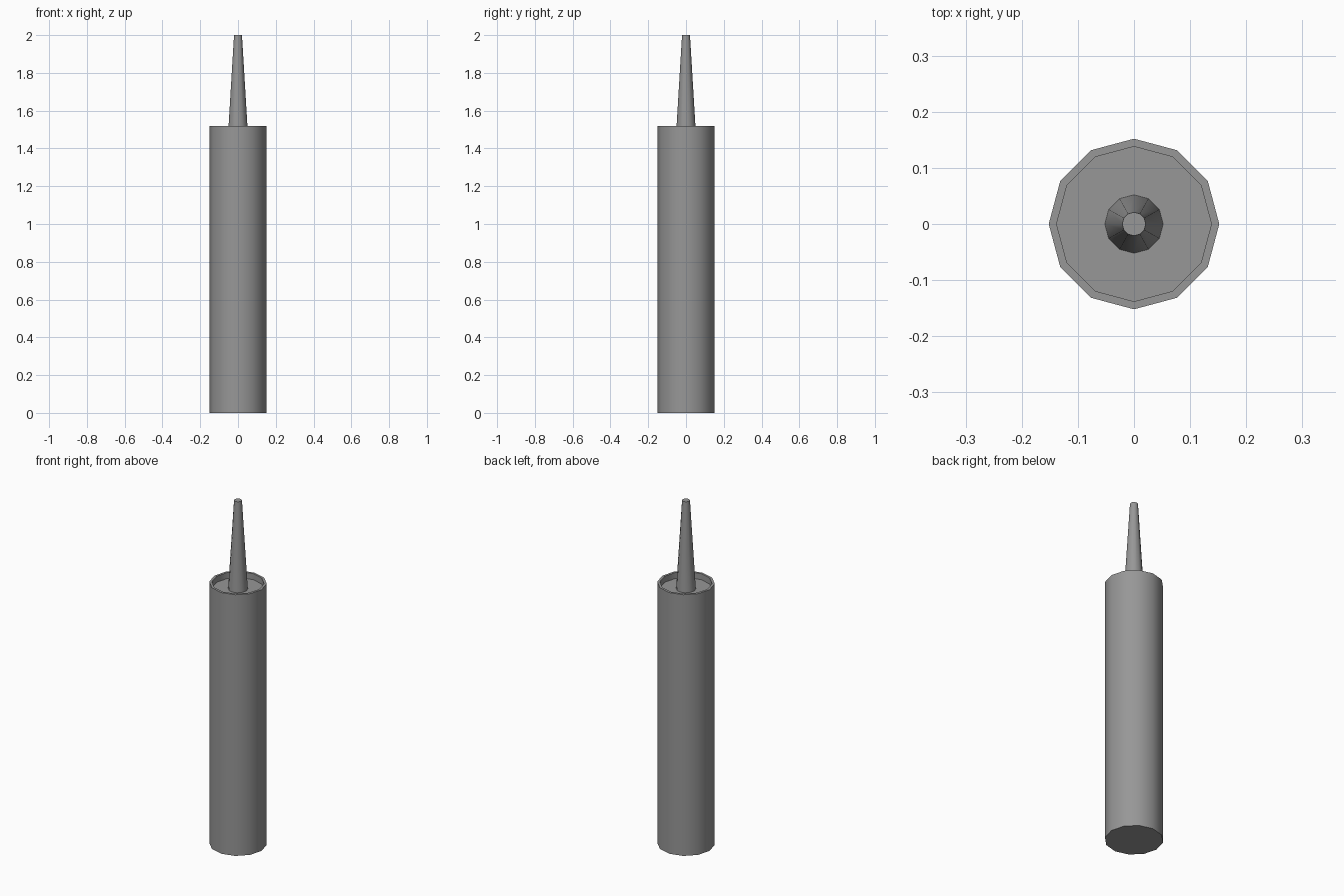
import bpy
import bmesh
from math import cos, sin, pi, radians

SIDES = 12

cube = bpy.data.objects.get("Cube")
if cube:
    bpy.data.objects.remove(cube, do_unlink=True)

grey = bpy.data.materials.new("plain grey")
grey.use_nodes = True
color = (0.31, 0.31, 0.31, 1.0)
grey.diffuse_color = color
grey.node_tree.nodes["Principled BSDF"].inputs["Base Color"].default_value = color


def lathe(name, profile):
    """Revolve (radius, height) points about z and cap both ends."""
    bm = bmesh.new()
    rings = []
    for r, z in profile:
        rings.append([bm.verts.new((r * cos(2 * pi * i / SIDES),
                                    r * sin(2 * pi * i / SIDES), z))
                      for i in range(SIDES)])
    for low, high in zip(rings, rings[1:]):
        for i in range(SIDES):
            j = (i + 1) % SIDES
            bm.faces.new((low[i], low[j], high[j], high[i]))
    bm.faces.new(rings[0][::-1])
    bm.faces.new(rings[-1])
    bmesh.ops.recalc_face_normals(bm, faces=bm.faces)
    mesh = bpy.data.meshes.new(name)
    bm.to_mesh(mesh)
    bm.free()
    mesh.materials.append(grey)
    obj = bpy.data.objects.new(name, mesh)
    bpy.context.collection.objects.link(obj)
    bpy.ops.object.select_all(action='DESELECT')
    obj.select_set(True)
    bpy.context.view_layer.objects.active = obj
    bpy.ops.object.shade_smooth_by_angle(angle=radians(40))
    return obj


# Tube with a thin rim and a recessed top
floor = 1.485
lathe("tube_body", [(0.152, 0), (0.152, 1.52), (0.138, 1.52), (0.138, floor)])

# Tapered nozzle standing on the recessed top
lathe("nozzle", [(0.052, floor), (0.021, 2.0)])
